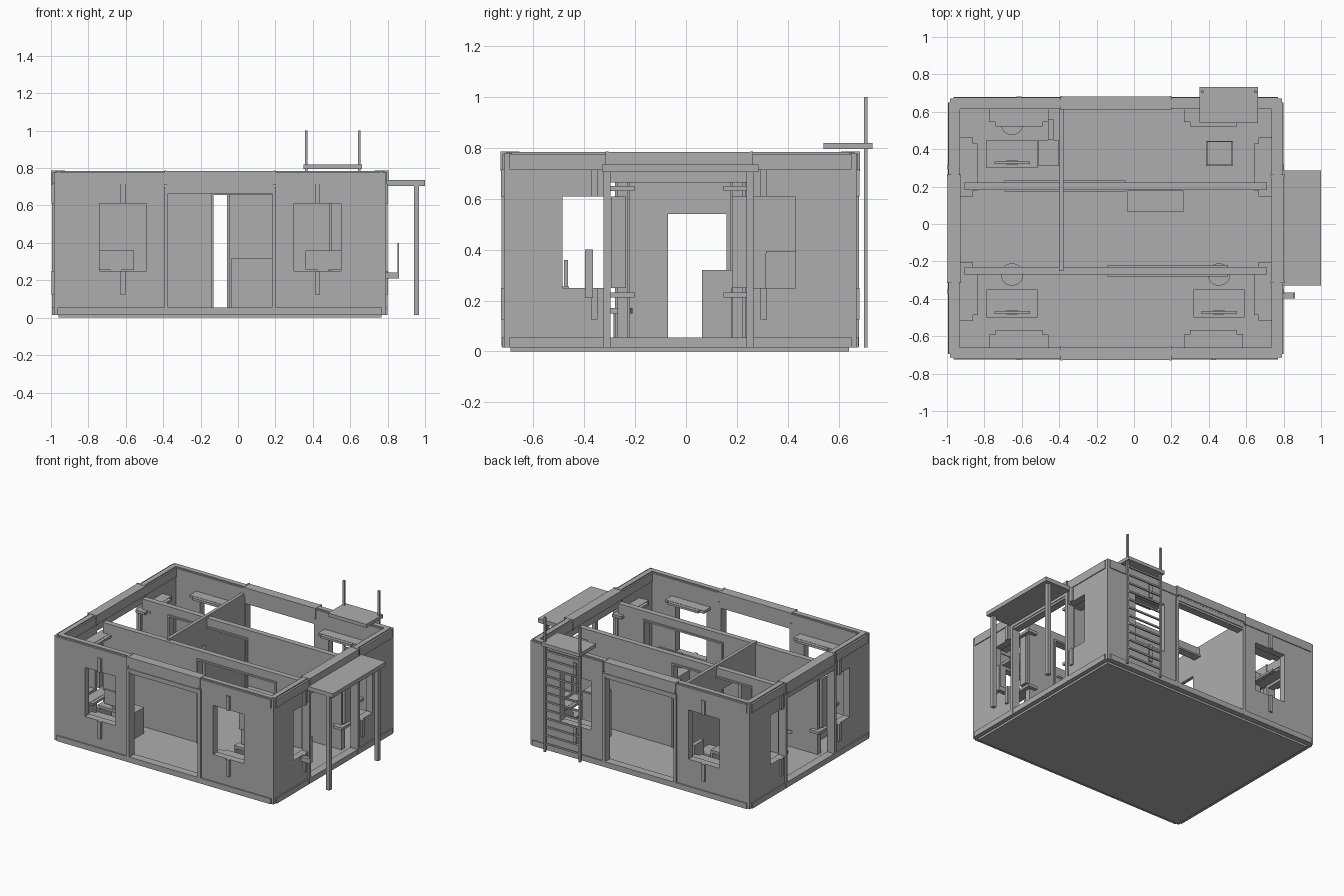
import bpy, bmesh
from mathutils import Vector

cube = bpy.data.objects.get("Cube")
if cube:
    bpy.data.objects.remove(cube)

grey = bpy.data.materials.new("plain_grey")
grey.use_nodes = True
tone = (0.42, 0.42, 0.42, 1)
grey.diffuse_color = tone
grey.node_tree.nodes["Principled BSDF"].inputs["Base Color"].default_value = tone


def finish(name, bm):
    mesh = bpy.data.meshes.new(name)
    bm.to_mesh(mesh)
    bm.free()
    mesh.materials.append(grey)
    ob = bpy.data.objects.new(name, mesh)
    bpy.context.collection.objects.link(ob)
    return ob


def boxes(name, items):
    """One object from boxes given as (x0, x1, y0, y1, z0, z1)."""
    bm = bmesh.new()
    for x0, x1, y0, y1, z0, z1 in items:
        made = bmesh.ops.create_cube(bm, size=1)["verts"]
        for v in made:
            v.co = Vector((x1 if v.co.x > 0 else x0,
                           y1 if v.co.y > 0 else y0,
                           z1 if v.co.z > 0 else z0))
    return finish(name, bm)


def cylinder(name, x, y, z0, z1, r):
    bm = bmesh.new()
    bmesh.ops.create_cone(bm, cap_ends=True, segments=24, radius1=r, radius2=r, depth=z1 - z0)
    bmesh.ops.translate(bm, verts=bm.verts, vec=(x, y, (z0 + z1) / 2))
    ob = finish(name, bm)
    for p in ob.data.polygons:
        p.use_smooth = len(p.vertices) == 4
    return ob


# Outer faces of the four walls and their mapping from (along, depth, height)
LEFT, RIGHT, FRONT, BACK = -0.985, 0.79, -0.715, 0.67
SILL, HEAD, FLOOR, TOP = 0.25, 0.61, 0.055, 0.785
THICK = 0.05


def place(side, u0, u1, d0, d1, z0, z1):
    if side == "front":
        return (u0, u1, FRONT + d0, FRONT + d1, z0, z1)
    if side == "back":
        return (u0, u1, BACK - d1, BACK - d0, z0, z1)
    if side == "left":
        return (LEFT + d0, LEFT + d1, u0, u1, z0, z1)
    return (RIGHT - d1, RIGHT - d0, u0, u1, z0, z1)


def window_panel(side, tag, a, b, w0, w1):
    """Wall panel from a to b, with a window from w0 to w1 and its fittings."""
    lo, hi = max(w0, a), min(w1, b)
    parts = [(a, b, 0, THICK, 0.02, SILL), (a, b, 0, THICK, HEAD, 0.72)]
    if lo > a:
        parts.append((a, lo, 0, THICK, SILL, HEAD))
    if hi < b:
        parts.append((hi, b, 0, THICK, SILL, HEAD))
    boxes(f"{side}_{tag}_panel", [place(side, *p) for p in parts])
    mid = (w0 + w1) / 2
    # outside brackets above and below
    boxes(f"{side}_{tag}_brackets", [place(side, mid - 0.013, mid + 0.013, -0.013, 0.01, z0, z1)
                                     for z0, z1 in ((0.125, SILL), (HEAD, 0.715))])
    # inner shelf and head board, each with a lip
    fit = []
    for z0, z1 in ((0.212, 0.232), (0.63, 0.65)):
        fit.append((w0 - 0.033, w1 + 0.033, THICK, 0.125, z0, z1))
        fit.append((w0, w1, 0.125, 0.148, z0 + 0.002, z1 - 0.002))
    # jamb board where the window reaches past the panel
    if w1 > b:
        fit.append((b + 0.015, w1, THICK, 0.07, SILL, HEAD))
    if w0 < a:
        fit.append((w0, a - 0.015, THICK, 0.07, SILL, HEAD))
    boxes(f"{side}_{tag}_shelves", [place(side, *p) for p in fit])


def build_wall(side, start, end, open0, open1, win_a, win_b):
    window_panel(side, "first", start, open0, win_a - 0.125, win_a + 0.125)
    window_panel(side, "second", open1, end, win_b - 0.125, win_b + 0.125)
    # frame round the middle opening
    frame = [(open0 - 0.008, open0 + 0.014, -0.01, THICK, 0.02, 0.7),
             (open1 - 0.014, open1 + 0.008, -0.01, THICK, 0.02, 0.7),
             (open0, open1, -0.005, THICK, 0.665, 0.72),
             (open0, open1, -0.01, THICK, 0.68, 0.7)]
    boxes(f"{side}_opening_frame", [place(side, *p) for p in frame])
    # base trim and top band, stepped out over the opening
    band = [(start, end, -0.009, THICK, 0.015, FLOOR),
            (start, end, -0.006, THICK + 0.006, 0.715, TOP - 0.008),
            (start, end, 0.008, THICK - 0.005, 0.72, TOP),
            (open0, open1, -0.011, THICK + 0.008, 0.725, TOP)]
    for u in (open0, open1):
        band.append((u - 0.006, u + 0.006, -0.014, THICK + 0.01, 0.71, TOP + 0.002))
    boxes(f"{side}_trim", [place(side, *p) for p in band])


for side in ("front", "back"):
    build_wall(side, LEFT + 0.02, RIGHT - 0.02, -0.388, 0.195, -0.615, 0.425)
for side in ("left", "right"):
    build_wall(side, FRONT + 0.02, BACK - 0.02, -0.31, 0.258, -0.361, 0.305)

# Floor slab and corner posts
boxes("floor_slab", [(-0.96, 0.767, -0.69, 0.64, 0, 0.05)])
corners = []
for x in (LEFT, RIGHT - 0.03):
    for y in (FRONT, BACK - 0.03):
        corners.append((x, x + 0.03, y, y + 0.03, 0.015, TOP - 0.005))
boxes("corner_posts", corners)


# Inside walls running along the house, each with a framed doorway
def inside_wall(name, y, a, b):
    t, h, head = 0.02, 0.725, 0.655
    boxes(name, [(-0.905, a, y - t, y + t, 0.05, h), (b, 0.71, y - t, y + t, 0.05, h),
                 (a, b, y - t, y + t, head, h)])
    f = t + 0.01
    boxes(name + "_frame", [(a - 0.012, a, y - f, y + f, 0.05, head + 0.012),
                            (b, b + 0.012, y - f, y + f, 0.05, head + 0.012),
                            (a, b, y - f, y + f, head, head + 0.012)])


inside_wall("front_inside_wall", -0.25, -0.13, 0.49)
inside_wall("back_inside_wall", 0.203, -0.68, -0.058)

# Cross wall with its doorway
boxes("cross_wall", [(-0.402, -0.378, -0.25, -0.07, 0.05, 0.74),
                     (-0.402, -0.378, 0.16, 0.62, 0.05, 0.74),
                     (-0.402, -0.378, -0.07, 0.16, 0.54, 0.74)])


# Desks with screens and round stools
def desk(tag, x, y, stool_y):
    w, d = 0.137, 0.075
    boxes(tag + "_desk", [(x - w, x + w, y - d, y + d, 0.22, 0.24),
                          (x - w, x - w + 0.015, y - d, y + d, 0.05, 0.22),
                          (x + w - 0.015, x + w, y - d, y + d, 0.05, 0.22)])
    boxes(tag + "_screen", [(x - 0.095, x + 0.095, y - 0.055, y - 0.04, 0.255, 0.36),
                            (x - 0.03, x + 0.03, y - 0.06, y - 0.035, 0.24, 0.255)])
    cylinder(tag + "_stool_seat", x, stool_y, 0.15, 0.17, 0.06)
    cylinder(tag + "_stool_leg", x, stool_y, 0.05, 0.15, 0.015)


desk("front_right", -0.652, -0.425, -0.27)
desk("front_left", 0.455, -0.425, -0.27)
desk("back_right", -0.652, 0.375, 0.535)

# Loose furniture
boxes("counter", [(-0.035, 0.265, 0.063, 0.18, 0.05, 0.32)])
boxes("cabinet", [(0.385, 0.53, 0.31, 0.445, 0.05, 0.385),
                  (0.39, 0.525, 0.315, 0.44, 0.385, 0.395)])
boxes("side_cupboard", [(-0.51, -0.405, 0.31, 0.45, 0.05, 0.2),
                        (-0.46, -0.43, 0.45, 0.56, 0.05, 0.3)])

# Porch roof and posts
boxes("porch_roof", [(0.785, 1.0, -0.33, 0.285, 0.705, 0.735)])
boxes("porch_posts", [(0.94, 0.968, y, y + 0.028, 0.015, 0.705) for y in (-0.325, 0.238)])
boxes("wall_ledge", [(0.785, 0.86, -0.398, -0.366, 0.21, 0.243),
                     (0.854, 0.86, -0.398, -0.366, 0.243, 0.4)])

# Ladder and landing at the back
boxes("ladder_rails", [(x - 0.007, x + 0.007, 0.7, 0.714, 0.015, 1.0) for x in (0.365, 0.648)])
boxes("ladder_rungs", [(0.365, 0.648, 0.702, 0.712, 0.07 + i * 0.062, 0.082 + i * 0.062)
                       for i in range(12)])
boxes("ladder_landing", [(0.35, 0.662, 0.54, 0.733, 0.795, 0.82)])
